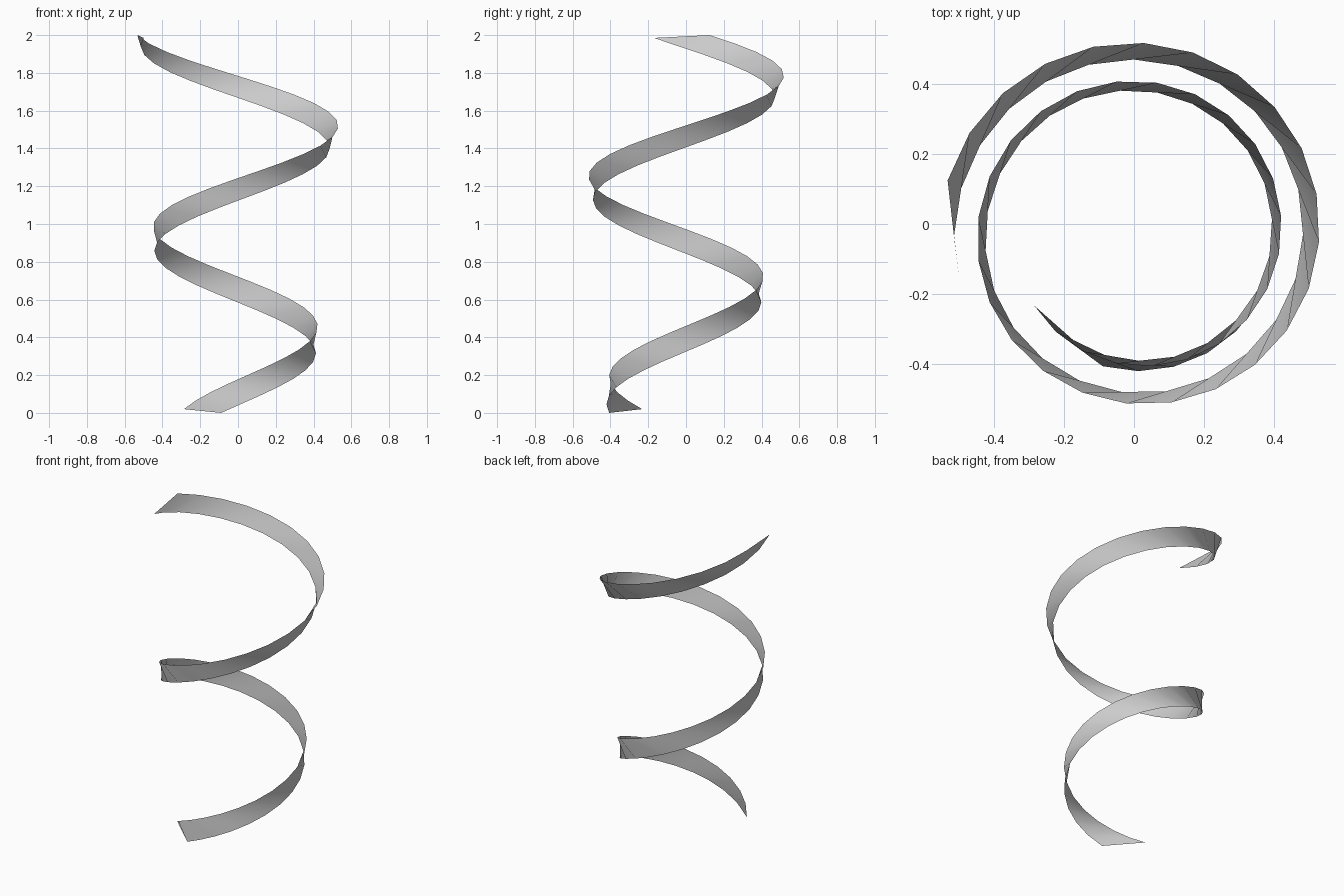
import bpy
import bmesh
from math import cos, sin, radians

cube = bpy.data.objects.get("Cube")
if cube:
    bpy.data.objects.remove(cube, do_unlink=True)

SEGMENTS = 44


def spiral_point(t, centre, angles, radii, heights):
    """Point at fraction t along a widening, rising spiral."""
    mix = lambda pair: pair[0] + (pair[1] - pair[0]) * t
    a, r = radians(mix(angles)), mix(radii)
    return (centre[0] + r * cos(a), centre[1] + r * sin(a), mix(heights))


# The two long edges of the ribbon
lower_edge = dict(centre=(0.003, -0.029), angles=(256.3, 915.7),
                  radii=(0.389, 0.521), heights=(0.0, 1.985))
upper_edge = dict(centre=(0.0135, -0.026), angles=(214.6, 884.6),
                  radii=(0.364, 0.567), heights=(0.02, 2.0))

# Single-sided strip between the edges, facing the axis
bm = bmesh.new()
rungs = []
for i in range(SEGMENTS + 1):
    t = i / SEGMENTS
    rungs.append([bm.verts.new(spiral_point(t, **edge))
                  for edge in (lower_edge, upper_edge)])
for (low, high), (next_low, next_high) in zip(rungs, rungs[1:]):
    face = bm.faces.new((low, high, next_high, next_low))
    face.smooth = True

mesh = bpy.data.meshes.new("spiral_ribbon")
bm.to_mesh(mesh)
bm.free()
ribbon = bpy.data.objects.new("spiral_ribbon", mesh)
bpy.context.collection.objects.link(ribbon)

# Plain grey colour
grey = bpy.data.materials.new("light_grey")
grey.use_nodes = True
colour = (0.6, 0.6, 0.6, 1.0)
grey.diffuse_color = colour
grey.node_tree.nodes["Principled BSDF"].inputs["Base Color"].default_value = colour
mesh.materials.append(grey)
